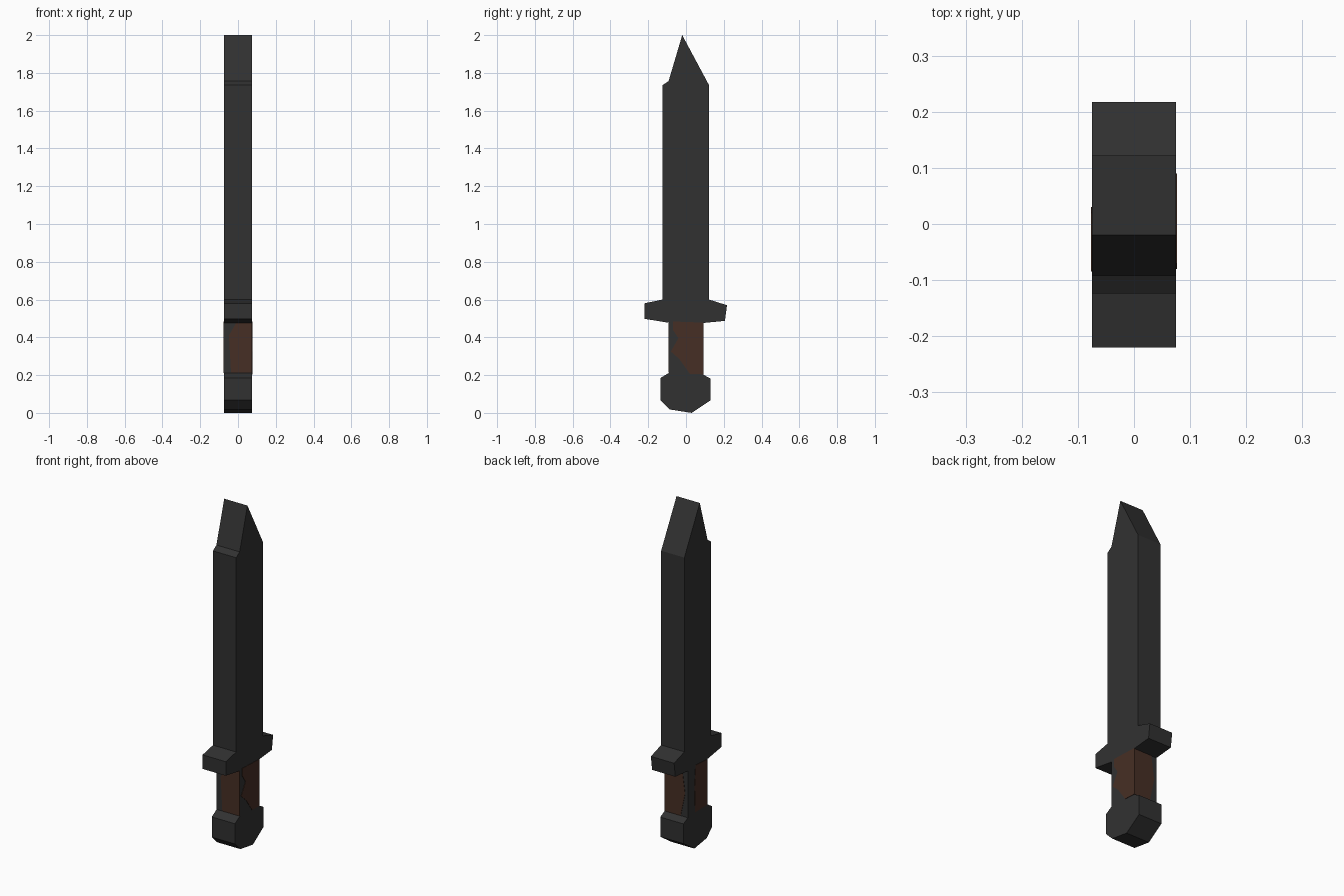
import bpy, bmesh

if "Cube" in bpy.data.objects:
    bpy.data.objects.remove(bpy.data.objects["Cube"])

HALF = 0.075   # half thickness of the whole dagger
LIFT = 0.002   # thickness of the leather patches


def material(name, rgb):
    m = bpy.data.materials.new(name)
    m.diffuse_color = (*rgb, 1)
    m.use_nodes = True
    m.node_tree.nodes["Principled BSDF"].inputs["Base Color"].default_value = m.diffuse_color
    return m


STEEL = material("dark_steel", (0.031, 0.031, 0.031))
LEATHER = material("brown_leather", (0.062, 0.028, 0.018))


def prism(name, pts, to_a, to_b, mat, open_sides=()):
    """Extrude a 2D outline between two mappings; open_sides are hidden joints."""
    bm = bmesh.new()
    a = [bm.verts.new(to_a(*p)) for p in pts]
    b = [bm.verts.new(to_b(*p)) for p in pts]
    bm.faces.new(a)
    bm.faces.new(b[::-1])
    n = len(pts)
    for i in range(n):
        if i not in open_sides:
            j = (i + 1) % n
            bm.faces.new((a[j], a[i], b[i], b[j]))
    # orient every face outwards
    bmesh.ops.recalc_face_normals(bm, faces=bm.faces)
    mesh = bpy.data.meshes.new(name)
    bm.to_mesh(mesh)
    bm.free()
    mesh.materials.append(mat)
    obj = bpy.data.objects.new(name, mesh)
    bpy.context.collection.objects.link(obj)


def part(name, pts, open_sides):
    prism(name, pts, lambda y, z: (-HALF, y, z), lambda y, z: (HALF, y, z),
          STEEL, open_sides)


# Steel parts: outlines in (y, z), open where they butt together
part("blade", [(-0.124, 0.6), (0.122, 0.6), (0.122, 1.735), (-0.02, 2.0),
               (-0.092, 1.757), (-0.124, 1.735)], (0,))
part("guard", [(-0.09, 0.477), (0.09, 0.476), (0.206, 0.487), (0.217, 0.57),
               (0.122, 0.6), (-0.124, 0.6), (-0.22, 0.58), (-0.22, 0.498)], (0, 4))
part("grip", [(-0.09, 0.212), (0.09, 0.203), (0.09, 0.476), (-0.09, 0.477)], (0, 2))
part("pommel", [(0.03, 0.0), (0.13, 0.067), (0.13, 0.182), (0.09, 0.203),
                (-0.09, 0.212), (-0.135, 0.185), (-0.135, 0.067),
                (-0.085, 0.018)], (3,))


# Worn leather patches on the four grip sides
def side_patch(name, pts, s):
    prism(name, pts, lambda y, z: (s * HALF, y, z),
          lambda y, z: (s * (HALF + LIFT), y, z), LEATHER)


def edge_patch(name, pts, s):
    prism(name, pts, lambda x, z: (x, s * 0.09, z),
          lambda x, z: (x, s * (0.09 + LIFT), z), LEATHER)


side_patch("leather_right", [(-0.07, 0.484), (0.09, 0.478), (0.09, 0.204),
                             (0.02, 0.207), (-0.035, 0.285), (-0.08, 0.325),
                             (-0.04, 0.395), (-0.07, 0.44)], 1)
side_patch("leather_left", [(-0.085, 0.478), (0.02, 0.484), (0.03, 0.36),
                            (0.025, 0.21), (-0.085, 0.212)], -1)
edge_patch("leather_front", [(-0.01, 0.476), (0.075, 0.476), (0.075, 0.213),
                             (-0.037, 0.213), (-0.048, 0.41)], -1)
edge_patch("leather_back", [(-0.04, 0.476), (0.075, 0.476), (0.075, 0.204),
                            (-0.03, 0.204), (-0.058, 0.34)], 1)
